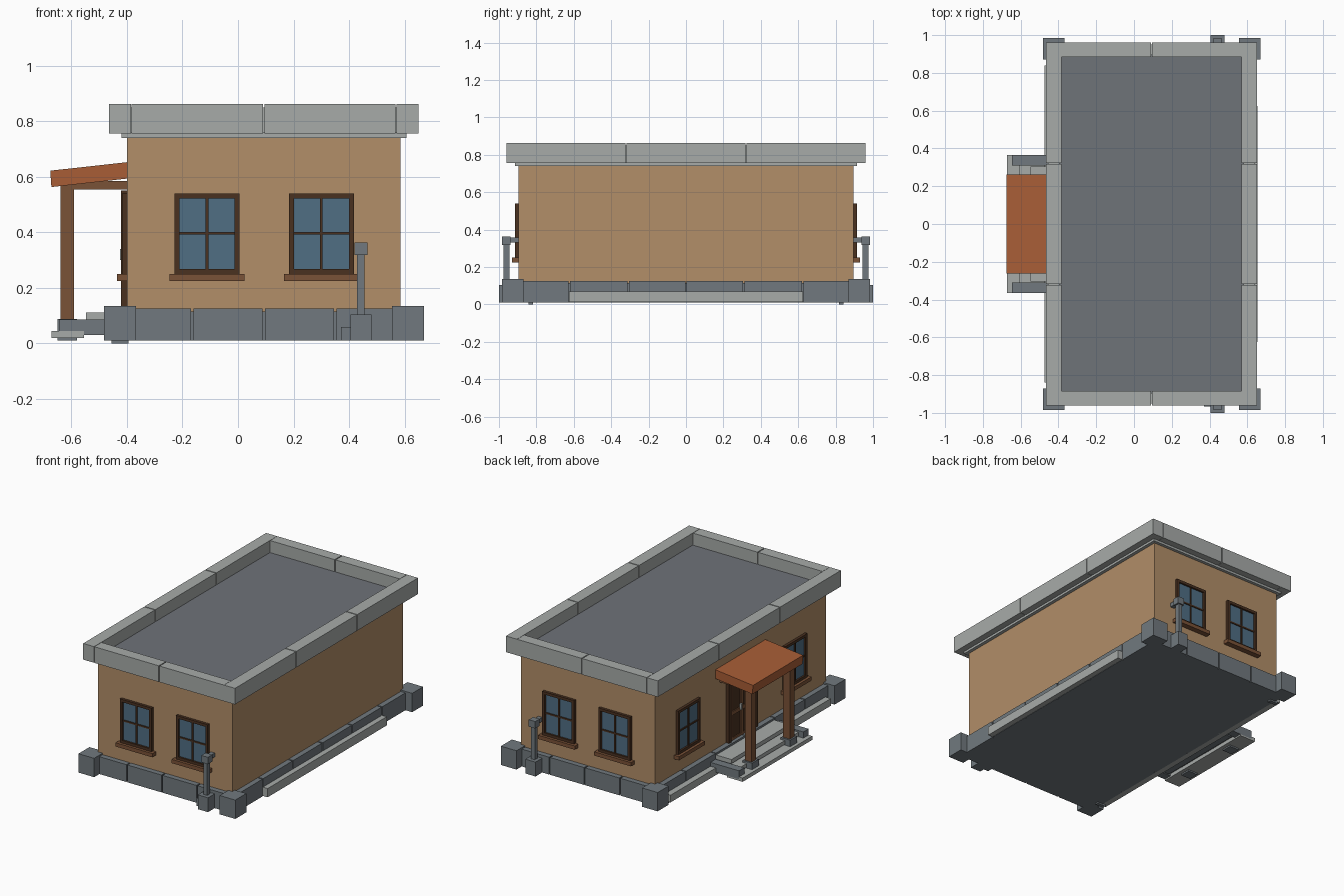
import bpy, bmesh


def material(name, rgb):
    lin = [((c / 255 + 0.055) / 1.055) ** 2.4 for c in rgb]
    m = bpy.data.materials.new(name)
    m.diffuse_color = (*lin, 1)
    return m


WALL = material("tan_plaster", (178, 142, 104))
STONE = material("dark_stone", (113, 121, 126))
ROOF = material("roof_grey", (111, 115, 121))
LIGHT = material("light_concrete", (167, 171, 169))
FRAME = material("dark_wood", (74, 49, 32))
WOOD = material("brown_wood", (122, 82, 55))
TILE = material("orange_roof", (168, 93, 54))
GLASS = material("blue_glass", (80, 110, 132))


def boxes(name, mat, *bounds):
    """One object made of boxes, each given as (x0, x1, y0, y1, z0, z1)."""
    bm = bmesh.new()
    for b in bounds:
        v = [bm.verts.new((b[i], b[2 + j], b[4 + k]))
             for i in (0, 1) for j in (0, 1) for k in (0, 1)]
        for f in ((0, 1, 3, 2), (4, 6, 7, 5), (0, 4, 5, 1),
                  (2, 3, 7, 6), (0, 2, 6, 4), (1, 5, 7, 3)):
            bm.faces.new([v[i] for i in f])
    bmesh.ops.recalc_face_normals(bm, faces=bm.faces)
    me = bpy.data.meshes.new(name)
    bm.to_mesh(me)
    bm.free()
    me.materials.append(mat)
    ob = bpy.data.objects.new(name, me)
    bpy.context.collection.objects.link(ob)
    return ob


def spans(cuts, gap):
    """Intervals between consecutive cuts, leaving a joint at inner cuts."""
    n = len(cuts) - 1
    return [(cuts[i] + (gap if i else 0), cuts[i + 1] - (gap if i < n - 1 else 0))
            for i in range(n)]


def on_wall(side):
    """Maps (along, out, height) ranges on a wall to box bounds."""
    def place(a0, a1, o0, o1, z0, z1):
        if side == "left":
            return (-0.40 - o1, -0.40 - o0, a0, a1, z0, z1)
        if side == "front":
            return (a0, a1, -0.895 - o1, -0.895 - o0, z0, z1)
        return (a0, a1, 0.895 + o0, 0.895 + o1, z0, z1)
    return place


CX = 0.093

# Main walls, floor plate, roof deck and cornice
boxes("walls", WALL, (-0.40, 0.585, -0.895, 0.895, 0.10, 0.742))
boxes("foundation", STONE, (-0.425, 0.61, -0.92, 0.92, 0.01, 0.115))
boxes("cornice", LIGHT, (-0.42, 0.607, -0.915, 0.915, 0.74, 0.757))
boxes("roof_deck", ROOF, (-0.40, 0.585, -0.90, 0.90, 0.757, 0.782))

# Parapet blocks with narrow joints
rim = []
for y0, y1 in spans([-0.96, -0.32, 0.32, 0.96], 0.003):
    rim += [(-0.465, -0.385, y0, y1, 0.755, 0.862), (0.57, 0.65, y0, y1, 0.755, 0.862)]
for x0, x1 in spans([-0.383, CX, 0.568], 0.003):
    rim += [(x0, x1, -0.96, -0.885, 0.755, 0.862), (x0, x1, 0.885, 0.96, 0.755, 0.862)]
boxes("parapet", LIGHT, *rim)
boxes("parapet_joint_fill", LIGHT,
      (-0.455, -0.395, -0.95, 0.95, 0.757, 0.85), (0.58, 0.64, -0.95, 0.95, 0.757, 0.85),
      (-0.44, 0.62, -0.95, -0.895, 0.757, 0.85), (-0.44, 0.62, 0.895, 0.95, 0.757, 0.85))

# Plinth panels and corner blocks
panels = []
for x0, x1 in spans([-0.40, -0.165, CX, 0.35, 0.585], 0.004):
    panels += [(x0, x1, -0.93, -0.88, 0.01, 0.125), (x0, x1, 0.88, 0.93, 0.01, 0.125)]
for y0, y1 in spans([-0.90, -0.625, -0.31, 0, 0.31, 0.625, 0.90], 0.004):
    panels += [(-0.435, -0.38, y0, y1, 0.01, 0.125), (0.57, 0.62, y0, y1, 0.01, 0.125)]
boxes("plinth_panels", STONE, *panels)
boxes("corner_blocks", STONE, *[(x, x + 0.115, y, y + 0.115, 0.01, 0.135)
                                for x in (-0.482, 0.555) for y in (-0.985, 0.87)])
boxes("side_kerb", LIGHT, (0.60, 0.655, -0.625, 0.625, 0.012, 0.07))
boxes("entry_kerb", LIGHT, (-0.475, -0.42, -0.84, 0.84, 0.012, 0.06))
boxes("foot_pads", STONE, *[(-0.455, -0.395, y - 0.012, y + 0.012, 0, 0.015)
                            for y in (-0.83, 0.83)])

# Windows: glass, frame with cross bars, sill
for side, centres in (("front", (-0.112, 0.30)), ("back", (-0.112, 0.30)),
                      ("left", (-0.56, 0.56))):
    at = on_wall(side)
    for n, c in enumerate(centres):
        l, r, b, t, w = c - 0.117, c + 0.117, 0.25, 0.54, 0.018
        tag = f"{side}_window_{n + 1}"
        boxes(tag + "_glass", GLASS, at(l + 0.01, r - 0.01, -0.01, 0.006, b + 0.01, t - 0.01))
        boxes(tag + "_frame", FRAME,
              at(l, l + w, -0.01, 0.018, b, t), at(r - w, r, -0.01, 0.018, b, t),
              at(l + w, r - w, -0.01, 0.018, b, b + w), at(l + w, r - w, -0.01, 0.018, t - w, t),
              at(c - 0.005, c + 0.005, 0, 0.013, b + w, t - w),
              at(l + w, r - w, 0, 0.012, 0.392, 0.402))
        boxes(tag + "_sill", WOOD, at(c - 0.135, c + 0.135, -0.01, 0.036, 0.225, 0.25))

# Entrance door: surround, leaf, raised rails and handle
at = on_wall("left")
boxes("door_surround", FRAME, at(-0.15, -0.125, -0.01, 0.022, 0.11, 0.55),
      at(0.125, 0.15, -0.01, 0.022, 0.11, 0.55), at(-0.125, 0.125, -0.01, 0.022, 0.525, 0.55))
boxes("door_leaf", FRAME, at(-0.125, 0.125, -0.01, 0.006, 0.11, 0.525))
boxes("door_rails", WOOD, *[at(y - 0.012, y + 0.012, 0, 0.013, 0.11, 0.525)
                            for y in (-0.108, 0, 0.108)],
      *[at(-0.10, 0.10, 0, 0.012, z, z + 0.025) for z in (0.115, 0.29, 0.495)])
boxes("door_handle", LIGHT, at(0.012, 0.024, 0.01, 0.025, 0.30, 0.34))

# Entrance steps with side cheeks
boxes("low_step", LIGHT, (-0.672, -0.555, -0.365, 0.365, 0.02, 0.045))
boxes("middle_step", LIGHT, (-0.61, -0.47, -0.31, 0.31, 0.05, 0.075))
boxes("landing", LIGHT, (-0.548, -0.40, -0.305, 0.305, 0.085, 0.112))
boxes("step_core", STONE, (-0.535, -0.42, -0.30, 0.30, 0.03, 0.087))
boxes("step_cheeks", STONE, (-0.645, -0.43, -0.365, -0.31, 0.03, 0.086),
      (-0.645, -0.43, 0.31, 0.365, 0.03, 0.086))

# Porch posts, beams and sloped roof
boxes("post_feet", STONE, *[(-0.65, -0.58, y - 0.035, y + 0.035, 0.01, 0.088) for y in (-0.2, 0.2)])
boxes("porch_posts", WOOD, *[(-0.639, -0.591, y - 0.024, y + 0.024, 0.085, 0.575) for y in (-0.2, 0.2)])
boxes("porch_beams", WOOD, (-0.639, -0.591, -0.225, 0.225, 0.555, 0.578),
      *[(-0.60, -0.40, y - 0.022, y + 0.022, 0.555, 0.585) for y in (-0.2, 0.2)])
canopy = boxes("porch_roof", TILE, (-0.672, -0.395, -0.263, 0.263, 0.563, 0.622))
for v in canopy.data.vertices:
    if v.co.x > -0.5:
        v.co.z += 0.031
    elif v.co.z > 0.6:
        v.co.x -= 0.004

# Service pipes at both ends: base, riser, elbow into the wall
for s, tag in ((-1, "front"), (1, "back")):
    def end(x0, x1, o0, o1, z0, z1):
        return (x0, x1, min(s * o0, s * o1), max(s * o0, s * o1), z0, z1)
    boxes(tag + "_pipe_base", STONE, end(0.405, 0.48, 0.92, 1.0, 0.01, 0.105))
    boxes(tag + "_pipe", STONE, end(0.428, 0.456, 0.945, 0.975, 0.10, 0.335),
          end(0.428, 0.456, 0.89, 0.95, 0.33, 0.357),
          end(0.419, 0.467, 0.937, 0.983, 0.318, 0.364))
boxes("pipe_side_block", STONE, (0.37, 0.41, -0.965, -0.92, 0.01, 0.06))
